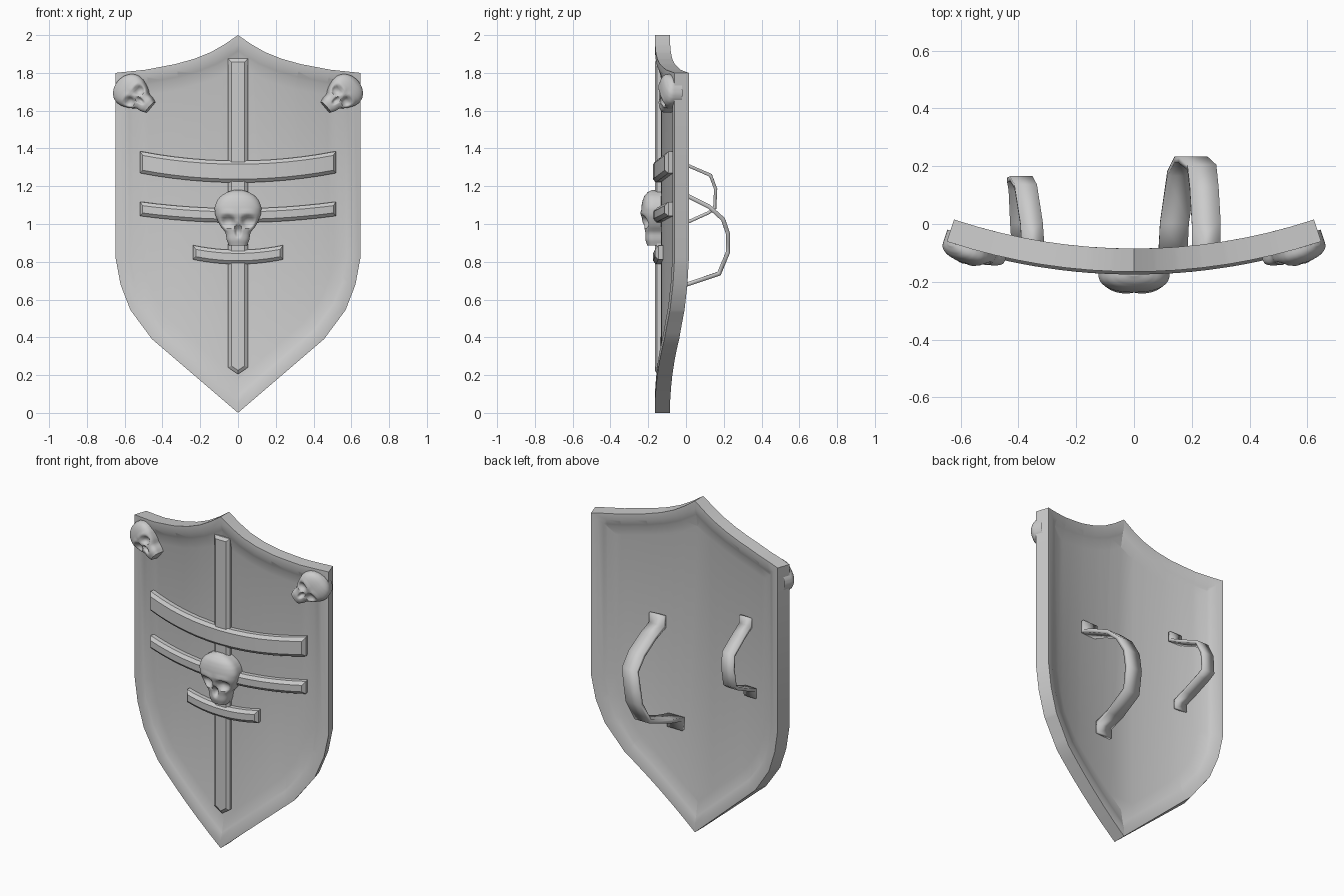
import bpy, bmesh, math
from mathutils import Vector

if "Cube" in bpy.data.objects:
    bpy.data.objects.remove(bpy.data.objects["Cube"])

R, FRONT = 2.06, -0.165   # radius of the curved shield, y of its front at x = 0


def bend(x, d, z):
    """Flat coordinates (x, depth behind the front, z) onto the curved shield."""
    a = math.asin(x / R)
    return Vector(((R - d) * math.sin(a), FRONT + R - (R - d) * math.cos(a), z))


def finish(name, bm, angle=30, bent=True):
    if bent:
        for v in bm.verts:
            v.co = bend(*v.co)
    bmesh.ops.recalc_face_normals(bm, faces=bm.faces[:])
    me = bpy.data.meshes.new(name)
    bm.to_mesh(me)
    bm.free()
    ob = bpy.data.objects.new(name, me)
    bpy.context.collection.objects.link(ob)
    bpy.ops.object.select_all(action='DESELECT')
    ob.select_set(True)
    bpy.context.view_layer.objects.active = ob
    bpy.ops.object.shade_smooth_by_angle(angle=math.radians(angle))
    return ob


def inset(pts, dist):
    """Mitred inward offset of a clockwise outline."""
    out, n = [], len(pts)
    for i in range(n):
        p = Vector(pts[i])
        e1 = (p - Vector(pts[i - 1])).normalized()
        e2 = (Vector(pts[(i + 1) % n]) - p).normalized()
        n1, n2 = Vector((e1.y, -e1.x)), Vector((e2.y, -e2.x))
        out.append(p + (n1 + n2) * dist / (1 + n1.dot(n2)))
    return out


def relief(name, outline, rings):
    """Stack insets (inset, depth) of an outline, slice into strips and bend."""
    bm = bmesh.new()
    loops = [[bm.verts.new((p[0], d, p[1])) for p in inset(outline, o)]
             for o, d in rings]
    n = len(outline)
    for a, b in zip(loops, loops[1:]):
        for i in range(n):
            j = (i + 1) % n
            bm.faces.new((a[i], a[j], b[j], b[i]))
    bm.faces.new(loops[0])
    bm.faces.new(loops[-1])
    for k in range(-8, 9):
        bmesh.ops.bisect_plane(bm, geom=bm.verts[:] + bm.edges[:] + bm.faces[:],
                               plane_co=(k * 0.08, 0, 0), plane_no=(1, 0, 0))
    return finish(name, bm)


# Shield plate with a stepped rim on both sides
half = [(0, 2.0), (0.07, 1.952), (0.143, 1.91), (0.23, 1.875), (0.33, 1.847),
        (0.487, 1.817), (0.648, 1.8), (0.648, 0.82), (0.622, 0.68),
        (0.57, 0.545), (0.455, 0.39), (0, 0)]
outline = half + [(-x, z) for x, z in half[-2:0:-1]]
relief("shield_plate", outline,
       [(0.135, 0.03), (0.08, 0.016), (0.068, 0.012), (0.038, 0.0), (0, 0),
        (0, 0.08), (0.038, 0.08), (0.068, 0.07), (0.08, 0.066), (0.135, 0.055)])

# Central vertical rod and the curved crossbars
relief("center_rod",
       [(-0.052, 1.875), (0.052, 1.875), (0.052, 0.24), (0, 0.205), (-0.052, 0.24)],
       [(0, 0.04), (0, 0.012), (0.017, 0)])


def crossbar(name, half_w, z, h, rise, front):
    xs = [half_w * i / 6 for i in range(-6, 7)]
    arc = [(x, z + rise * (x / half_w) ** 2) for x in xs]
    pts = [(x, q + h / 2) for x, q in arc] + [(x, q - h / 2) for x, q in arc[::-1]]
    relief(name, pts, [(0, 0.04), (0, front + 0.015), (0.018, front)])


crossbar("upper_crossbar", 0.52, 1.277, 0.115, 0.05, -0.01)
crossbar("middle_crossbar", 0.52, 1.045, 0.075, 0.035, -0.01)
crossbar("lower_crossbar", 0.24, 0.825, 0.075, 0.025, -0.01)


# Skulls
def table(rows, t):
    for (a, *p), (b, *q) in zip(rows, rows[1:]):
        if t <= b:
            f = (t - a) / (b - a)
            return [u + (v - u) * f for u, v in zip(p, q)]
    return rows[-1][1:]


SKULL = [(0, 0.048, 0.04), (0.1, 0.06, 0.05), (0.24, 0.066, 0.052),
         (0.33, 0.09, 0.058), (0.43, 0.105, 0.066), (0.55, 0.12, 0.07),
         (0.68, 0.124, 0.072), (0.8, 0.113, 0.066), (0.89, 0.092, 0.056),
         (0.96, 0.06, 0.038), (1, 0.02, 0.015)]


def hole(x, z, cx, cz, rx, rz):
    q = ((x - cx) / rx) ** 2 + ((z - cz) / rz) ** 2
    return math.exp(-q * q)


def skull(name, cx, cz, scale, angle):
    bm = bmesh.new()
    rows, ca, sa = [], math.cos(angle), math.sin(angle)
    for i in range(33):
        t = 0.5 - 0.5 * math.cos(math.pi * i / 32)
        w, depth = table(SKULL, t)
        z = -0.147 + 0.294 * t
        row = []
        for j in range(-1, 42):
            a = math.pi * min(max(j, 0), 40) / 40
            c, s = math.cos(a), max(math.sin(a), 0)
            x = w * math.copysign(abs(c) ** 0.85, c)
            d = -depth * s ** 0.7
            # Eye sockets, nose opening and brow
            d += 0.036 * hole(abs(x), z, 0.052, -0.02, 0.034, 0.029) * s
            d += 0.026 * hole(x, z, 0, -0.068, 0.016, 0.028)
            d -= 0.007 * hole(abs(x), z, 0.05, 0.022, 0.05, 0.016) * s
            d = d * scale if 0 <= j <= 40 else 0.04
            X, Z = x * scale, z * scale
            row.append(bm.verts.new((cx + X * ca - Z * sa, d, cz + X * sa + Z * ca)))
        rows.append(row)
    for a, b in zip(rows, rows[1:]):
        for j in range(len(a) - 1):
            bm.faces.new((a[j], a[j + 1], b[j + 1], b[j]))
    bm.faces.new(rows[0])
    bm.faces.new(rows[-1])
    finish(name, bm, 50)


skull("center_skull", 0, 1.033, 1.0, 0)
for side, label in ((-1, "left"), (1, "right")):
    skull(label + "_corner_skull", side * 0.55, 1.687, 0.74, -side * math.radians(50))


# Arm strap and hand grip on the back: flat bands with flanged feet
def strap(name, path, width, thick):
    bm = bmesh.new()
    row = [[bm.verts.new((x + s * width / 2, y, z)) for s in (-1, 1)] for x, y, z in path]
    for a, b in zip(row, row[1:]):
        bm.faces.new((a[0], a[1], b[1], b[0]))
    ob = finish(name, bm, 20, False)
    mod = ob.modifiers.new("thickness", 'SOLIDIFY')
    mod.thickness, mod.offset, mod.use_even_offset = thick, 0, True


strap("arm_strap",
      [(0.25, -0.085, 1.25), (0.25, -0.085, 1.185), (0.25, 0.005, 1.15),
       (0.243, 0.122, 1.092), (0.235, 0.196, 1.025), (0.205, 0.222, 0.95),
       (0.19, 0.222, 0.85), (0.165, 0.175, 0.737), (0.14, 0.005, 0.68),
       (0.135, -0.095, 0.655), (0.135, -0.095, 0.59)], 0.1, 0.022)
strap("hand_grip",
      [(-0.35, -0.07, 1.4), (-0.35, -0.07, 1.35), (-0.355, 0.005, 1.312),
       (-0.375, 0.13, 1.258), (-0.39, 0.157, 1.185), (-0.4, 0.152, 1.085),
       (-0.395, 0.12, 1.06), (-0.39, 0.005, 1.008), (-0.385, -0.065, 0.98),
       (-0.385, -0.065, 0.93)], 0.078, 0.017)
